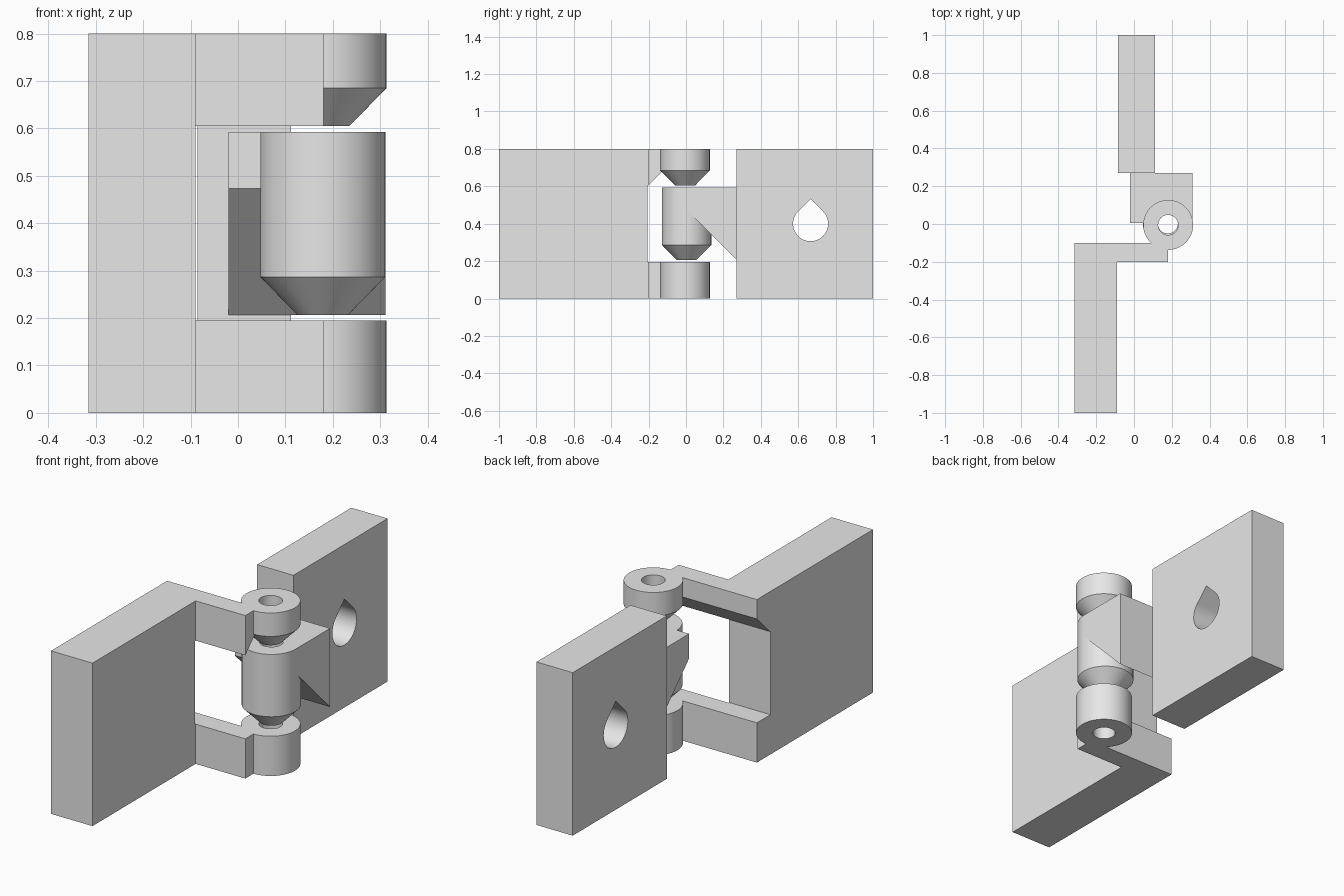
import bpy, bmesh, math
from mathutils import Vector

if "Cube" in bpy.data.objects:
    bpy.data.objects.remove(bpy.data.objects["Cube"])

grey = bpy.data.materials.new("plain grey")
grey.diffuse_color = (0.8, 0.8, 0.8, 1)
grey.use_nodes = True
grey.node_tree.nodes["Principled BSDF"].inputs["Base Color"].default_value = grey.diffuse_color
SIDES = 64


def finish(name, bm):
    bmesh.ops.recalc_face_normals(bm, faces=bm.faces)
    mesh = bpy.data.meshes.new(name)
    bm.to_mesh(mesh)
    bm.free()
    mesh.materials.append(grey)
    ob = bpy.data.objects.new(name, mesh)
    bpy.context.collection.objects.link(ob)
    return ob


def prism(name, outline, axis, lo, hi):
    """Extrude an outline: (x, y) along z, or (y, z) along x."""
    bm = bmesh.new()
    place = (lambda a, b: (a, b, lo)) if axis == "z" else (lambda a, b: (lo, a, b))
    face = bm.faces.new([bm.verts.new(place(a, b)) for a, b in outline])
    ext = bmesh.ops.extrude_face_region(bm, geom=[face])["geom"]
    step = Vector((0, 0, hi - lo)) if axis == "z" else Vector((hi - lo, 0, 0))
    bmesh.ops.translate(bm, vec=step, verts=[v for v in ext if isinstance(v, bmesh.types.BMVert)])
    return finish(name, bm)


def lathe(name, centre, profile):
    """Closed solid of revolution about z from (radius, height) pairs."""
    bm = bmesh.new()
    rings = []
    for r, z in profile:
        rings.append([bm.verts.new((centre[0] + r * math.cos(2 * math.pi * i / SIDES),
                                    centre[1] + r * math.sin(2 * math.pi * i / SIDES), z))
                      for i in range(SIDES)])
    for a, b in zip(rings, rings[1:]):
        for i in range(SIDES):
            j = (i + 1) % SIDES
            bm.faces.new((a[i], a[j], b[j], b[i]))
    bm.faces.new(rings[0])
    bm.faces.new(rings[-1])
    return finish(name, bm)


def combine(target, tool, operation):
    mod = target.modifiers.new(operation.lower(), "BOOLEAN")
    mod.operation = operation
    mod.solver = "EXACT"
    mod.object = tool
    bpy.context.view_layer.objects.active = target
    bpy.ops.object.modifier_apply(modifier=mod.name)
    bpy.data.objects.remove(tool)


def rect(a0, a1, b0, b1):
    return [(a0, b0), (a1, b0), (a1, b1), (a0, b1)]


R, BORE = 0.132, 0.053
H = 0.8

# Fixed leaf: L-shaped plan with a window that leaves two arms
fixed = prism("fixed_leaf", [(-0.315, -1), (-0.09, -1), (-0.09, -0.2), (0.18, -0.2),
                             (0.18, -0.1), (-0.315, -0.1)], "z", 0, H)
window = prism("window_cutter", [(-0.205, 0.195), (-0.05, 0.195), (-0.05, 0.755),
                                 (-0.2, 0.605), (-0.205, 0.605)], "x", -0.5, 0.5)
combine(fixed, window, "DIFFERENCE")

# Lower and upper knuckles on the arms
pin_a = (0.181, -0.005)
combine(fixed, lathe("lower_knuckle", pin_a, [(R, 0), (R, 0.195)]), "UNION")
combine(fixed, lathe("upper_knuckle", pin_a, [(0.054, 0.605), (R, 0.685), (R, H)]), "UNION")
combine(fixed, lathe("bore_cutter", pin_a, [(BORE, -0.1), (BORE, 0.9)]), "DIFFERENCE")

# Moving leaf: plate with a teardrop hole
moving = prism("moving_leaf", rect(-0.085, 0.112, 0.27, 1), "z", 0, H)
r, cy, cz = 0.0935, 0.666, 0.4
drop = [(cy + r * math.cos(t), cz + r * math.sin(t))
        for t in [math.radians(135 + 270 * i / 48) for i in range(49)]]
drop.append((cy, cz + r * math.sqrt(2)))
combine(moving, prism("hole_cutter", drop, "x", -0.5, 0.5), "DIFFERENCE")

# Block under-cut at 45 degrees, joining the plate to the middle knuckle
block = prism("knuckle_block", [(0.004, 0.593), (0.004, 0.473), (0.27, 0.207), (0.27, 0.593)],
              "x", -0.02, 0.311)
pin_b = (0.179, 0.003)
combine(block, lathe("middle_knuckle", pin_b,
                     [(0.054, 0.207), (R, 0.287), (R, 0.593)]), "UNION")
combine(block, lathe("bore_cutter", pin_b, [(BORE, 0.1), (BORE, 0.7)]), "DIFFERENCE")
combine(moving, block, "UNION")

# Smooth the round parts, keep edges sharp
for ob in (fixed, moving):
    bpy.ops.object.select_all(action="DESELECT")
    ob.select_set(True)
    bpy.context.view_layer.objects.active = ob
    bpy.ops.object.shade_smooth_by_angle(angle=math.radians(25))
